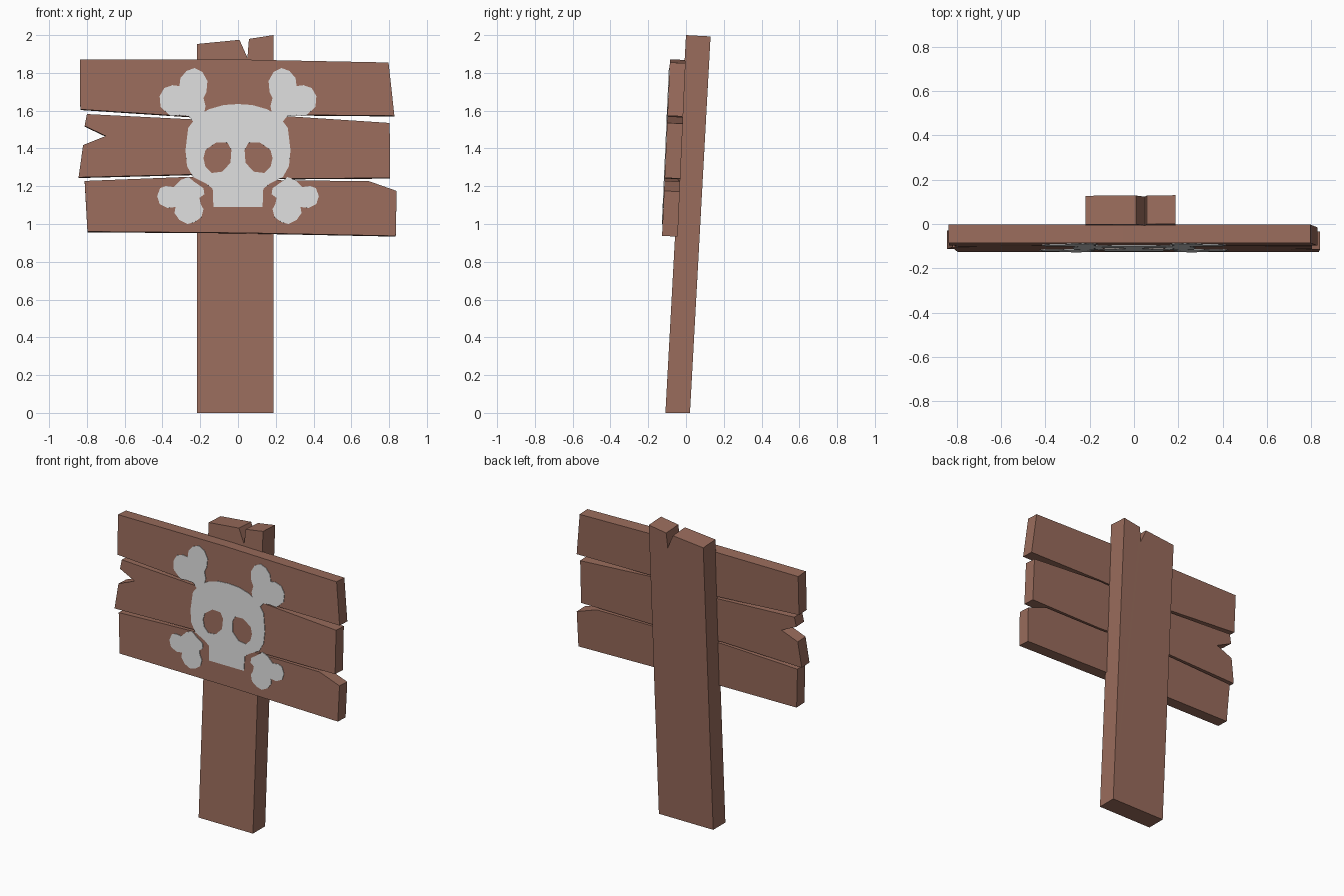
import bpy, bmesh


def material(name, rgb):
    m = bpy.data.materials.new(name)
    m.diffuse_color = (*rgb, 1)
    return m


WOOD = material("brown_wood", (0.32, 0.15, 0.107))
PAINT = material("pale_paint", (0.72, 0.72, 0.72))


def board(name, outlines, y0, lean, depth, mat):
    """Fill front-view outlines (inner loops become holes), give depth, lean back."""
    cu = bpy.data.curves.new(name, 'CURVE')
    cu.dimensions = '2D'
    cu.fill_mode = 'BOTH'
    cu.extrude = depth / 2
    for pts in outlines:
        sp = cu.splines.new('POLY')
        sp.points.add(len(pts) - 1)
        for p, (x, z) in zip(sp.points, pts):
            p.co = (x, z, 0, 1)
        sp.use_cyclic_u = True
    tmp = bpy.data.objects.new(name + "_curve", cu)
    bpy.context.collection.objects.link(tmp)
    bpy.context.view_layer.update()
    dg = bpy.context.evaluated_depsgraph_get()
    me = bpy.data.meshes.new_from_object(tmp.evaluated_get(dg))
    bpy.data.objects.remove(tmp)
    bm = bmesh.new()
    bm.from_mesh(me)
    for v in bm.verts:
        x, z, d = v.co
        d += depth / 2
        v.co = (x, y0 + lean * z + d, max(0, z - lean * d))
    bmesh.ops.remove_doubles(bm, verts=bm.verts, dist=0.0002)
    bmesh.ops.recalc_face_normals(bm, faces=bm.faces)
    for f in bm.faces:
        f.smooth = False
        f.material_index = 0
    bm.to_mesh(me)
    bm.free()
    me.materials.clear()
    me.materials.append(mat)
    ob = bpy.data.objects.new(name, me)
    bpy.context.collection.objects.link(ob)
    return ob


def mirror(pts):
    return [(-x, z) for x, z in reversed(pts)]


# leaning post with a split top
board("post", [[(-.218, 0), (.188, 0), (.187, 2), (.058, 1.98), (.05, 1.88),
                (.008, 1.975), (-.218, 1.953)]], -.109, .0545, .13, WOOD)

# three rough planks
PLANKS = {
    "top_plank": [(-.837, 1.872), (-.05, 1.872), (.797, 1.855), (.828, 1.573),
                  (.27, 1.578), (-.2, 1.565), (-.835, 1.607)],
    "middle_plank": [(-.80, 1.582), (-.812, 1.519), (-.70, 1.466), (-.82, 1.418),
                     (-.844, 1.247), (-.25, 1.262), (.27, 1.24), (.805, 1.244),
                     (.803, 1.535), (.27, 1.57), (-.22, 1.553)],
    "bottom_plank": [(-.812, 1.228), (-.25, 1.25), (.27, 1.23), (.69, 1.228),
                     (.84, 1.175), (.835, .937), (.03, .953), (-.797, .96)],
}
for name, pts in PLANKS.items():
    board(name, [pts], -.169, .045, .083, WOOD)

# painted skull with eye holes
half = [(.075, 1.63), (.153, 1.608), (.217, 1.571), (.264, 1.508), (.278, 1.39),
        (.27, 1.307), (.238, 1.249), (.17, 1.215), (.134, 1.187), (.13, 1.09)]
eye = [(.035, 1.392), (.055, 1.43), (.115, 1.432), (.172, 1.392), (.183, 1.348),
       (.172, 1.302), (.14, 1.27), (.085, 1.277), (.04, 1.323)]
board("painted_skull", [[(0, 1.635)] + half + mirror(half), eye, mirror(eye)],
      -.173, .045, .006, PAINT)

# painted bone ends on both sides
upper = [(.235, 1.54), (.262, 1.572), (.31, 1.576), (.357, 1.571), (.41, 1.62),
         (.415, 1.677), (.39, 1.72), (.347, 1.735), (.31, 1.73), (.305, 1.772),
         (.273, 1.81), (.23, 1.826), (.188, 1.804), (.162, 1.757), (.167, 1.698),
         (.183, 1.667), (.172, 1.624), (.18, 1.582)]
lower = [(.428, 1.148), (.412, 1.19), (.384, 1.201), (.341, 1.196), (.304, 1.233),
         (.262, 1.249), (.23, 1.222), (.183, 1.19), (.178, 1.158), (.204, 1.138),
         (.198, 1.106), (.183, 1.079), (.193, 1.037), (.23, 1.01), (.267, 1.0),
         (.31, 1.021), (.336, 1.058), (.331, 1.09), (.373, 1.085), (.415, 1.106)]
for name, pts in (("upper", upper), ("lower", lower)):
    board(name + "_bone_right", [pts], -.173, .045, .006, PAINT)
    board(name + "_bone_left", [mirror(pts)], -.173, .045, .006, PAINT)
